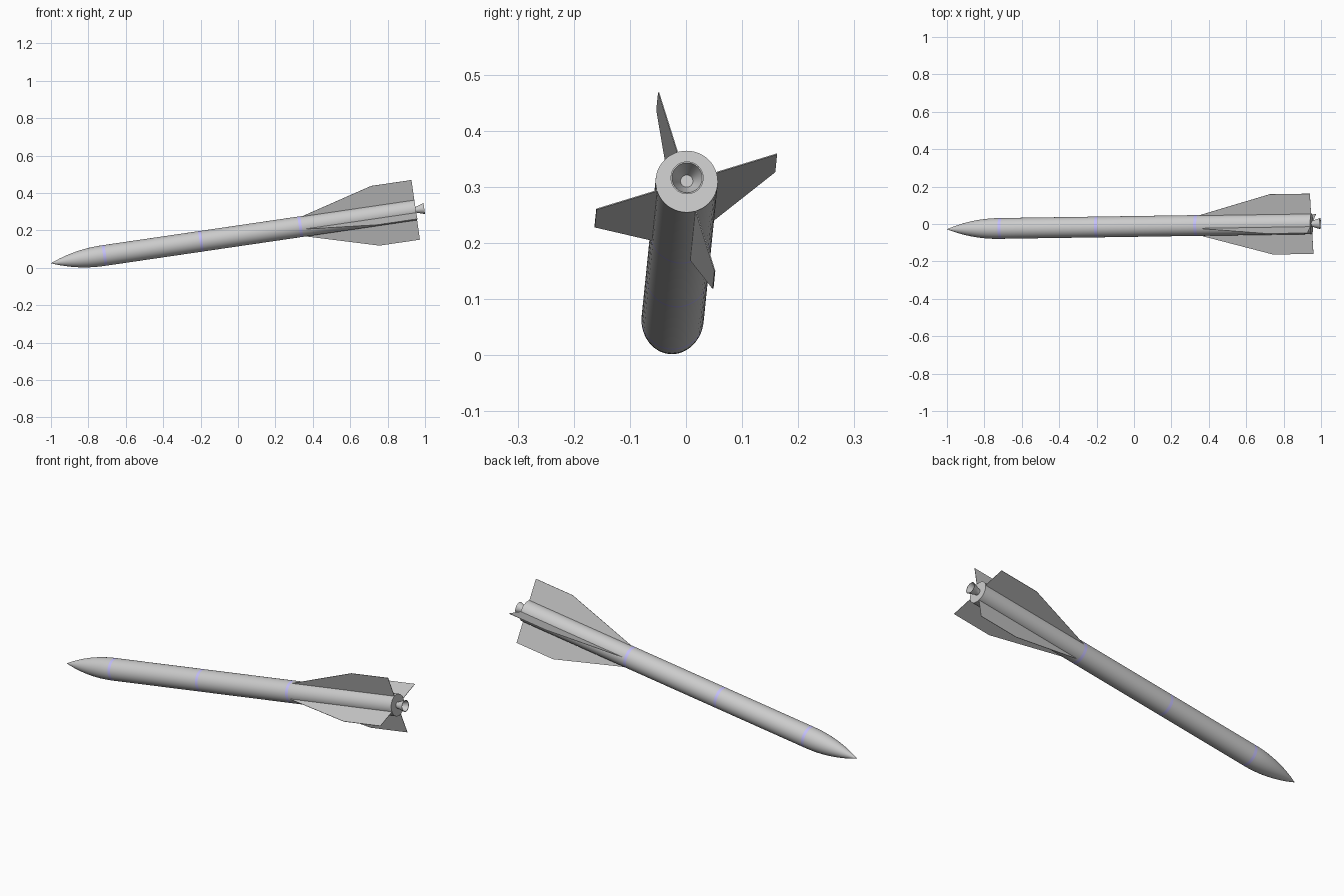
import bpy, bmesh, math
from mathutils import Vector, Matrix

if "Cube" in bpy.data.objects:
    bpy.data.objects.remove(bpy.data.objects["Cube"])

# Local frame: z runs from nose tip to tail, x is sideways, y is up
TIP = Vector((-1.0, -0.028, 0.024))
axis = Vector((1.0, 0.015, 0.1465)).normalized()
side = (Vector((0, 1, 0)) - axis * axis.y).normalized()
up = axis.cross(side)
FRAME = Matrix((side, up, axis)).transposed().to_4x4()
FRAME.translation = TIP

R = 0.0555        # body radius
NOSE = 0.281      # nose length
TAIL = 1.971      # body end
SIDES = 48

blue = bpy.data.materials.new("band_blue")
blue.diffuse_color = (0.55, 0.52, 0.95, 1)
blue.use_nodes = True
blue.node_tree.nodes["Principled BSDF"].inputs["Base Color"].default_value = blue.diffuse_color


def finish(name, bm, material=None):
    bm.normal_update()
    mesh = bpy.data.meshes.new(name)
    bm.to_mesh(mesh)
    bm.free()
    mesh.transform(FRAME)
    obj = bpy.data.objects.new(name, mesh)
    bpy.context.collection.objects.link(obj)
    if material:
        mesh.materials.append(material)
    bpy.ops.object.select_all(action='DESELECT')
    obj.select_set(True)
    bpy.context.view_layer.objects.active = obj
    bpy.ops.object.shade_smooth_by_angle(angle=math.radians(30))
    return obj


def lathe(name, profile, material=None):
    """Spin (radius, station) points around the rocket axis."""
    bm = bmesh.new()
    verts = [bm.verts.new((r, 0, s)) for r, s in profile]
    edges = [bm.edges.new(pair) for pair in zip(verts, verts[1:])]
    bmesh.ops.spin(bm, geom=verts + edges, cent=(0, 0, 0), axis=(0, 0, 1),
                   angle=math.tau, steps=SIDES, use_merge=True)
    bmesh.ops.remove_doubles(bm, verts=bm.verts, dist=1e-5)
    bmesh.ops.recalc_face_normals(bm, faces=bm.faces)
    return finish(name, bm, material)


# Ogive nose, rounded tangentially into the body
rho = (NOSE ** 2 + R ** 2) / (2 * R)
nose = []
for i in range(17):
    s = NOSE * i / 16
    nose.append((max(0, math.sqrt(rho ** 2 - (NOSE - s) ** 2) + R - rho), s))
lathe("nose_cone", nose)

# Body tube sections, separated by coloured bands
bands = [0.289, 0.810, 1.347]
HALF = 0.008
for i, s in enumerate(bands):
    lathe(f"band_{i + 1}", [(R, s - HALF), (R, s + HALF)], blue)
    if i < 2:
        lathe(f"body_section_{i + 1}", [(R, s + HALF), (R, bands[i + 1] - HALF)])
lathe("tail_section", [(R, bands[2] + HALF), (R, TAIL), (0, TAIL)])

# Exhaust nozzle: flared outside, hollow cone inside with a throat disc
lathe("nozzle", [(0.016, TAIL - 0.004), (0.016, TAIL + 0.004), (0.023, TAIL + 0.025),
                 (0.0295, 2.017), (0.0270, 2.017), (0.020, TAIL + 0.025),
                 (0.011, TAIL + 0.005), (0, TAIL + 0.005)])

# Four thin swept fins
outline = [(0.052, 1.350), (0.1685, 1.753), (0.1685, TAIL), (0.052, TAIL)]
T = 0.001
for i in range(4):
    bm = bmesh.new()
    face = bm.faces.new([bm.verts.new((r, -T, s)) for r, s in outline])
    ext = bmesh.ops.extrude_face_region(bm, geom=[face])
    moved = [v for v in ext["geom"] if isinstance(v, bmesh.types.BMVert)]
    bmesh.ops.translate(bm, verts=moved, vec=(0, 2 * T, 0))
    bmesh.ops.recalc_face_normals(bm, faces=bm.faces)
    bm.transform(Matrix.Rotation(math.radians(17.3 + 90 * i), 4, 'Z'))
    finish(f"fin_{i + 1}", bm)
